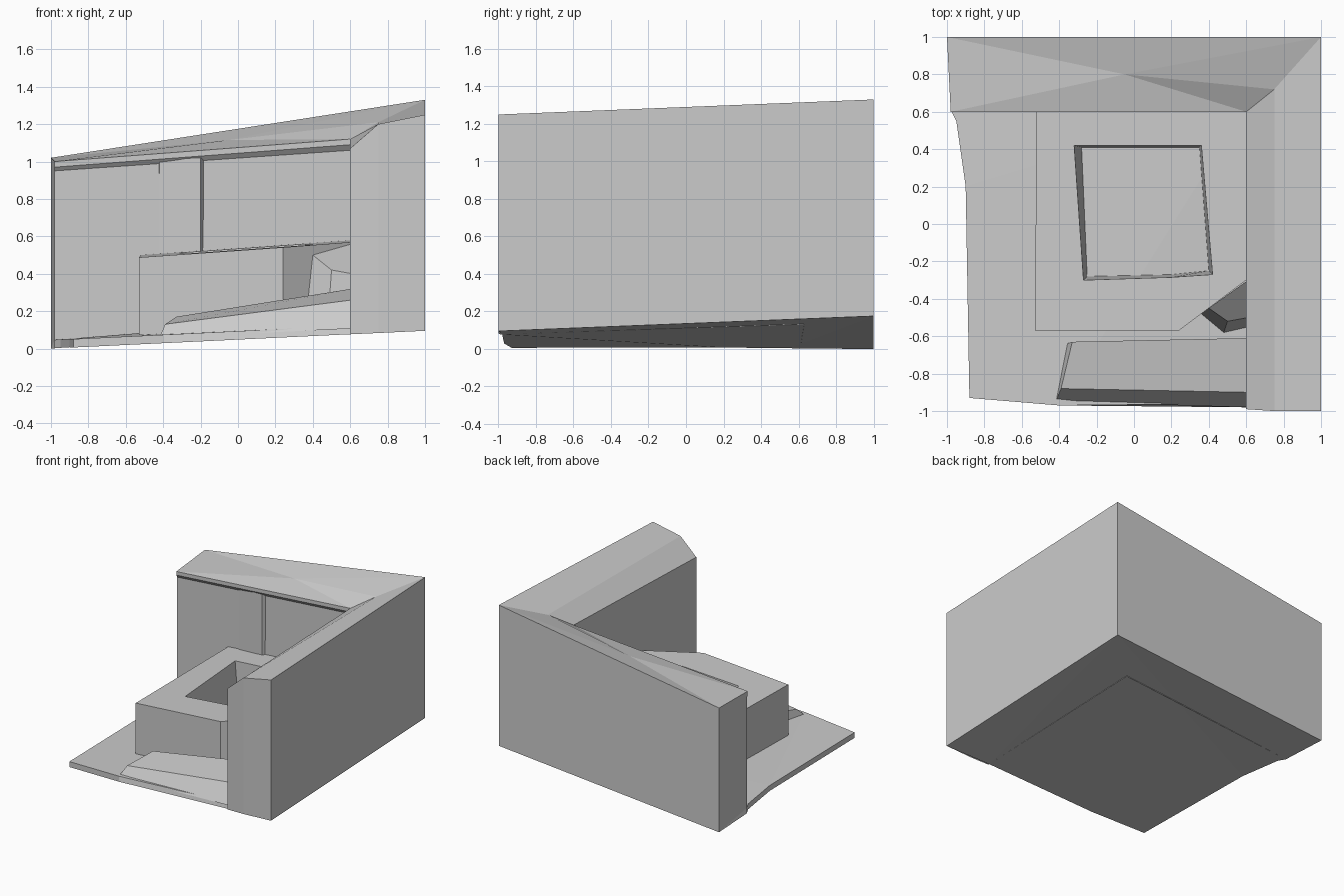
import bpy, bmesh

if "Cube" in bpy.data.objects:
    bpy.data.objects.remove(bpy.data.objects["Cube"])


def under(x, y):
    """Height of the gently tilted underside."""
    return (x + 1) / 2 * (0.135 + 0.04 * y)


def loft(name, loops, cap_start=False, cap_end=False, top_faces=None, extra=()):
    """Skin equal-length point loops; optionally cap the ends."""
    bm = bmesh.new()
    rings = [[bm.verts.new(p) for p in loop] for loop in loops]
    n = len(rings[0])
    for a, b in zip(rings, rings[1:]):
        for i in range(n):
            j = (i + 1) % n
            bm.faces.new((a[i], a[j], b[j], b[i]))
    if cap_start:
        bm.faces.new(rings[0])
    if cap_end:
        bm.faces.new(rings[-1])
    if top_faces:
        verts = rings[-1] + [bm.verts.new(p) for p in extra]
        for f in top_faces:
            bm.faces.new([verts[i] for i in f])
    bmesh.ops.triangulate(bm, faces=[f for f in bm.faces if len(f.verts) > 4])
    bmesh.ops.recalc_face_normals(bm, faces=bm.faces)
    me = bpy.data.meshes.new(name)
    bm.to_mesh(me)
    bm.free()
    ob = bpy.data.objects.new(name, me)
    bpy.context.collection.objects.link(ob)
    return ob


def at_floor(pts, lift=0.0):
    return [(x, y, under(x, y) + lift) for x, y in pts]


# Floor slab: full underside, visible top kept inside the walls
edge = [(-0.98, 0.61), (-0.95, 0.55), (-0.9, 0.2), (-0.88, -0.93), (-0.4, -0.97)]
loft("floor",
     [at_floor([(0.6, -0.98), (1, -1), (1, 1), (-1, 1)] + edge),
      at_floor([(0.6, -0.96), (0.62, -0.95), (0.62, 0.66), (-0.97, 0.66)] + edge, 0.045)],
     cap_start=True, cap_end=True)

# L-shaped walls with a sloping top and a shallow lip over the back wall
outer = [(1, -1), (1, 1), (-1, 1)]
low = outer + [(-0.98, 0.61), (0.6, 0.63), (0.6, -0.99), (0.75, -1)]
lip = outer + [(-0.98, 0.6), (0.6, 0.6), (0.6, -0.99), (0.75, -1)]


def heights(pts, zs):
    return [(x, y, z) for (x, y), z in zip(pts, zs)]


loft("walls",
     [at_floor(low),
      heights(low, (1.1, 1.1, 0.93, 0.95, 1.06, 1.0, 1.05)),
      heights(lip, (1.2, 1.27, 0.97, 0.97, 1.09, 1.03, 1.15)),
      heights(lip, (1.25, 1.33, 1.02, 1.0, 1.12, 1.07, 1.2))],
     top_faces=[(0, 1, 7, 6), (6, 7, 4, 5), (1, 2, 8), (2, 3, 8), (3, 4, 8),
                (4, 7, 8), (7, 1, 8)],
     extra=[(0.75, 0.72, 1.21), (-0.05, 0.8, 1.115)])

# Bench block around an open pit, front right corner cut off
block = [(-0.53, -0.57), (0.24, -0.57), (0.6, -0.3), (0.6, 0.63), (-0.52, 0.63)]
pit = [(-0.27, -0.3), (0.2, -0.285), (0.42, -0.27), (0.36, 0.42), (-0.32, 0.42)]
pit_low = [(-0.25, -0.28), (0.2, -0.27), (0.4, -0.25), (0.35, 0.41), (-0.28, 0.41)]


def tilt(pts):
    return [(x, y, 0.53 + 0.07 * x + 0.01 * y) for x, y in pts]


loft("bench", [at_floor(block, 0.045), tilt(block), tilt(pit), at_floor(pit_low, 0.045)])

# Step in front of the bench, rising toward the right wall
loft("step",
     [at_floor([(-0.42, -0.95), (0.61, -0.98), (0.61, -0.61), (-0.36, -0.64)], 0.03),
      [(-0.39, -0.88, 0.13), (0.61, -0.9, 0.26), (0.61, -0.61, 0.32), (-0.33, -0.63, 0.17)]],
     cap_end=True)

# Broken chunk filling the cut corner of the bench
loft("corner_rubble",
     [at_floor([(0.36, -0.48), (0.48, -0.58), (0.61, -0.55), (0.61, -0.3)], 0.05),
      [(0.4, -0.45, 0.5), (0.5, -0.52, 0.42), (0.61, -0.5, 0.4), (0.61, -0.3, 0.56)]],
     cap_end=True)

# Flat pilaster on the back wall, under the lip
loft("wall_pilaster",
     [[(-0.42, 0.64, 0.45), (-0.42, 0.61, 0.45), (-0.2, 0.6, 0.45), (-0.18, 0.64, 0.45)],
      [(-0.43, 0.64, 1.01), (-0.42, 0.61, 1.01), (-0.2, 0.6, 1.02), (-0.17, 0.64, 1.02)]])
